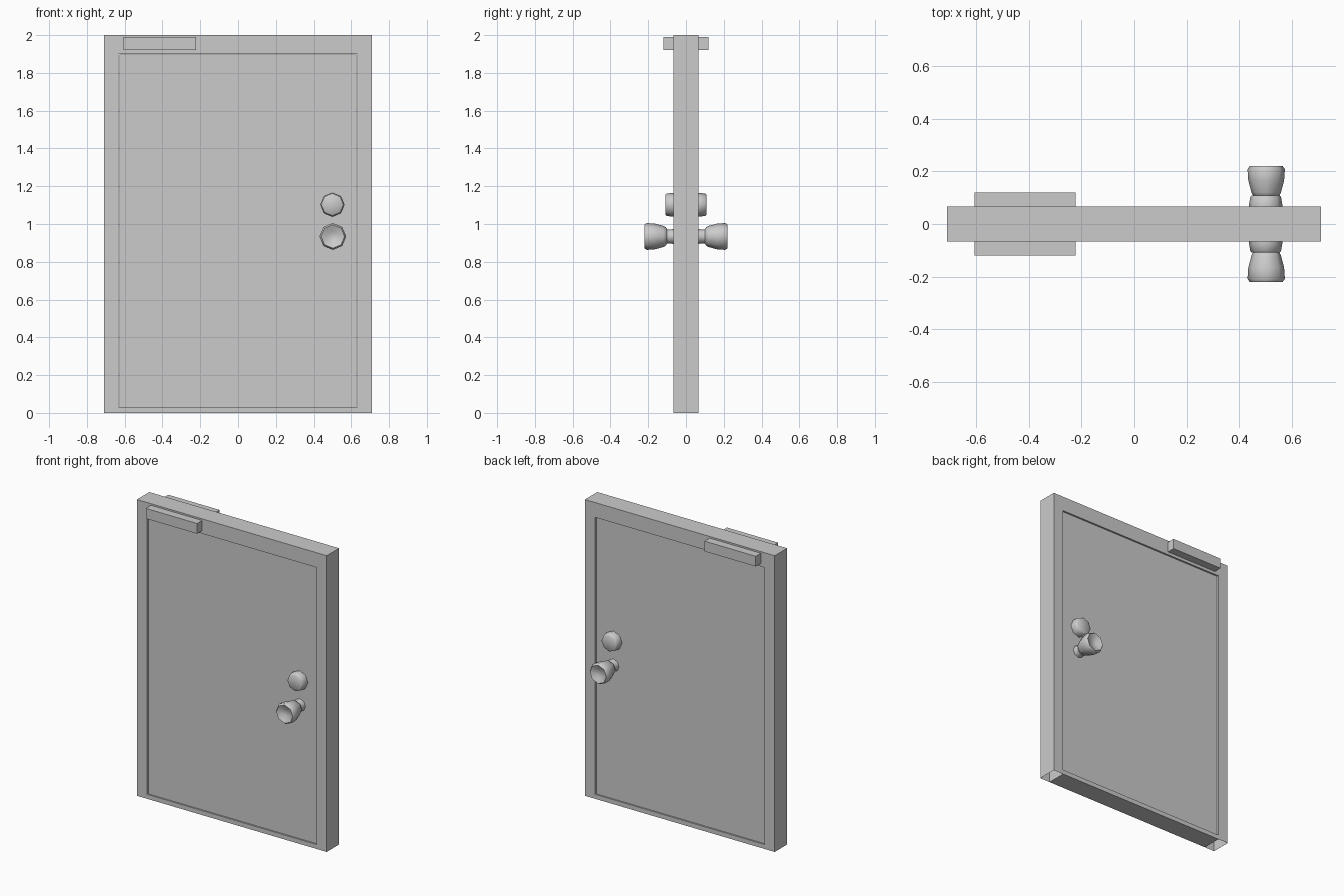
import bpy, bmesh, math

if "Cube" in bpy.data.objects:
    bpy.data.objects.remove(bpy.data.objects["Cube"])

HALF = 0.066          # half depth of the frame
FRONT = -HALF


def finish(name, bm):
    bmesh.ops.recalc_face_normals(bm, faces=bm.faces)
    mesh = bpy.data.meshes.new(name)
    bm.to_mesh(mesh)
    bm.free()
    ob = bpy.data.objects.new(name, mesh)
    bpy.context.collection.objects.link(ob)
    return ob


def box(name, lo, hi):
    bm = bmesh.new()
    bmesh.ops.create_cube(bm, size=1)
    for v in bm.verts:
        v.co = [lo[i] + (v.co[i] + 0.5) * (hi[i] - lo[i]) for i in range(3)]
    return finish(name, bm)


def mirror_y(ob):
    mod = ob.modifiers.new("both_sides", "MIRROR")
    mod.use_axis = (False, True, False)
    return ob


def turned(name, x, z, profile, sides=8):
    """Lathe (distance from door centre, radius) points around a -y axis."""
    bm = bmesh.new()
    rings = []
    for d, r in profile:
        if r == 0:
            rings.append([bm.verts.new((x, -d, z))] * sides)
        else:
            rings.append([bm.verts.new((x + r * math.cos(math.tau * i / sides), -d,
                                        z + r * math.sin(math.tau * i / sides)))
                          for i in range(sides)])
    for a, b in zip(rings, rings[1:]):
        for i in range(sides):
            j = (i + 1) % sides
            bm.faces.new(list(dict.fromkeys((a[i], a[j], b[j], b[i]))))
    ob = mirror_y(finish(name, bm))
    bpy.ops.object.select_all(action='DESELECT')
    ob.select_set(True)
    bpy.context.view_layer.objects.active = ob
    bpy.ops.object.shade_smooth_by_angle(angle=math.radians(50))
    return ob


# Door frame: arch profile extruded through its depth, feet left open
outline = [(-0.709, 0), (-0.709, 2), (0.709, 2), (0.709, 0),
           (0.633, 0), (0.633, 1.9), (-0.633, 1.9), (-0.633, 0)]
bm = bmesh.new()
face = bm.faces.new([bm.verts.new((x, -HALF, z)) for x, z in outline])
ext = bmesh.ops.extrude_face_region(bm, geom=[face], use_keep_orig=True)
bmesh.ops.translate(bm, vec=(0, 2 * HALF, 0),
                    verts=[g for g in ext["geom"] if isinstance(g, bmesh.types.BMVert)])
bmesh.ops.recalc_face_normals(bm, faces=bm.faces)
feet = [f for f in bm.faces if all(abs(v.co.z) < 1e-5 for v in f.verts)]
bmesh.ops.delete(bm, geom=feet, context='FACES_ONLY')
finish("door_frame", bm)

# Threshold and slightly recessed door leaf
box("threshold", (-0.633, -HALF, 0), (0.633, HALF, 0.03))
box("door_leaf", (-0.628, -HALF + 0.008, 0.031), (0.628, HALF - 0.008, 1.897))

# Door closer boxes on both faces
mirror_y(box("door_closer", (-0.605, -0.12, 1.92), (-0.222, FRONT, 1.989)))

# Dead bolt and door knob on both faces
turned("dead_bolt", 0.5, 1.102,
       [(0.058, 0.063), (0.075, 0.063), (0.104, 0.058), (0.108, 0.053), (0.108, 0)])
turned("door_knob", 0.502, 0.934,
       [(0.058, 0.042), (0.075, 0.038), (0.1, 0.038), (0.108, 0.05), (0.12, 0.056),
        (0.165, 0.068), (0.208, 0.071), (0.221, 0.062), (0.215, 0.048), (0.203, 0.025),
        (0.2, 0)])
